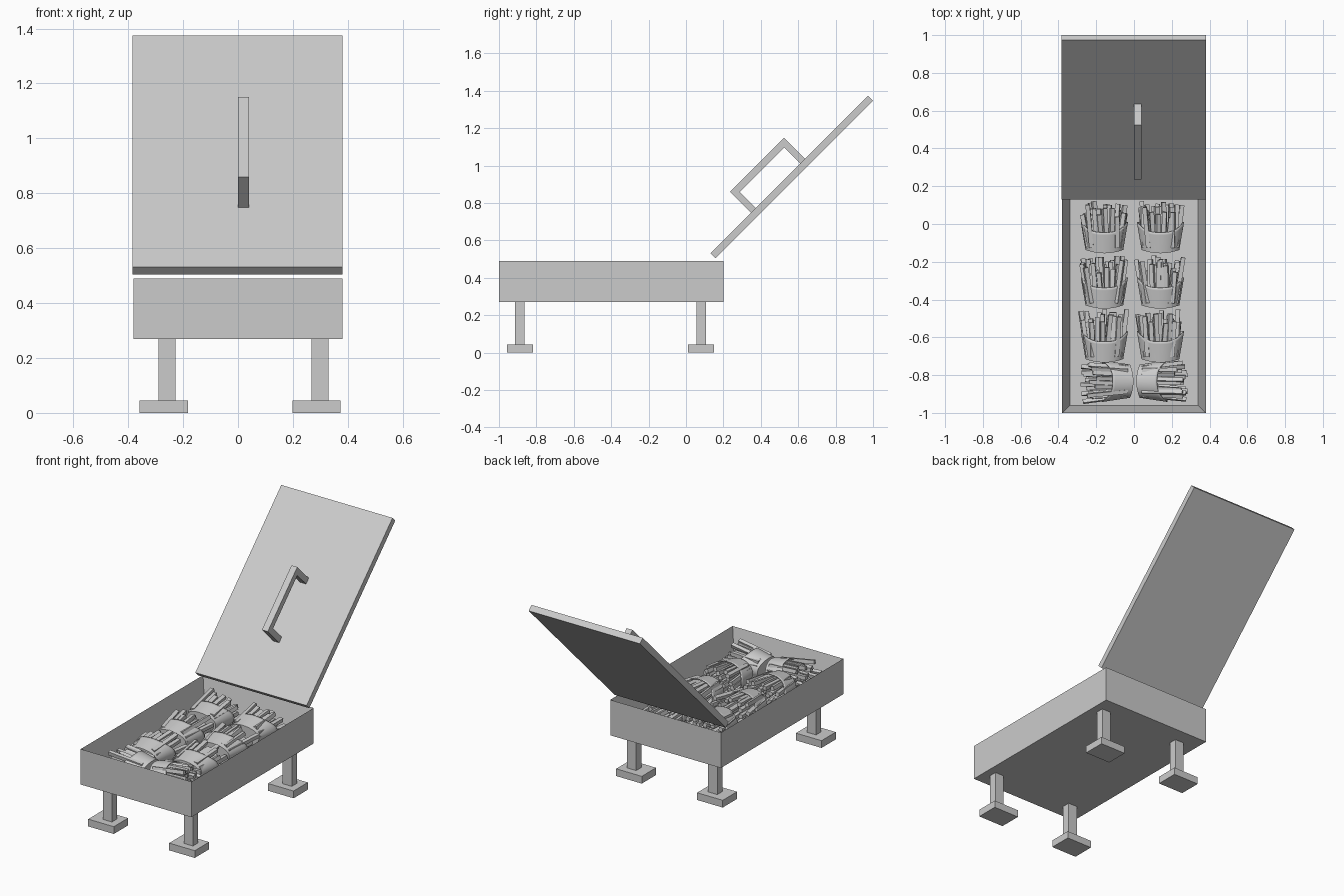
import bpy, bmesh, math, random
from mathutils import Matrix, Vector

if "Cube" in bpy.data.objects:
    bpy.data.objects.remove(bpy.data.objects["Cube"])

random.seed(4)
grey = bpy.data.materials.new("plain grey")
grey.diffuse_color = (0.6, 0.6, 0.6, 1)
grey.use_nodes = True
grey.node_tree.nodes["Principled BSDF"].inputs["Base Color"].default_value = grey.diffuse_color


def add_box(bm, lo, hi, mat=Matrix()):
    lo, hi = Vector(lo), Vector(hi)
    m = mat @ Matrix.Translation((lo + hi) / 2) @ Matrix.Diagonal((*(hi - lo), 1))
    bmesh.ops.create_cube(bm, size=1, matrix=m)


def finish(name, bm, mat=Matrix()):
    bmesh.ops.recalc_face_normals(bm, faces=bm.faces)
    me = bpy.data.meshes.new(name)
    bm.to_mesh(me)
    bm.free()
    me.materials.append(grey)
    ob = bpy.data.objects.new(name, me)
    ob.matrix_world = mat
    bpy.context.collection.objects.link(ob)
    return ob


# Tray: a solid block with its top face inset and pushed down
bm = bmesh.new()
add_box(bm, (-0.38, -1, 0.27), (0.38, 0.2, 0.49))
top = max(bm.faces, key=lambda f: f.calc_center_median().z)
bmesh.ops.inset_individual(bm, faces=[top], thickness=0.057)
bmesh.ops.translate(bm, verts=top.verts, vec=(0, 0, -0.19))
finish("tray", bm)

# Legs with square feet
for side, x in (("left", -0.258), ("right", 0.299)):
    for end, y in (("front", -0.888), ("back", 0.081)):
        fx = x - 0.012 if side == "left" else x - 0.013
        bm = bmesh.new()
        add_box(bm, (x - 0.031, y - 0.025, 0.045), (x + 0.031, y + 0.025, 0.27))
        finish(f"{end}_{side}_leg", bm)
        bm = bmesh.new()
        add_box(bm, (fx - 0.088, y - 0.07, 0), (fx + 0.088, y + 0.07, 0.045))
        finish(f"{end}_{side}_foot", bm)

# Open lid and its handle, laid out flat then tipped up by 45 degrees
tilt = Matrix.Rotation(math.radians(45), 4, 'X')
bm = bmesh.new()
add_box(bm, (-0.384, 0.468, 0.246), (0.38, 1.66, 0.284))
finish("lid", bm, tilt)

bm = bmesh.new()
outline = [(0.774, 0.284), (0.774, 0.442), (1.184, 0.442), (1.184, 0.284),
           (1.147, 0.284), (1.147, 0.405), (0.811, 0.405), (0.811, 0.284)]
face = bm.faces.new([bm.verts.new((0, s, n)) for s, n in outline])
ext = bmesh.ops.extrude_face_region(bm, geom=[face])
bmesh.ops.translate(bm, vec=(0.04, 0, 0),
                    verts=[v for v in ext["geom"] if isinstance(v, bmesh.types.BMVert)])
finish("lid_handle", bm, tilt)


# Carton: oval pouch lying down, mouth towards +y, rim dipping in the middle
def carton(name, mat):
    bm = bmesh.new()
    n, rings = 40, 8
    grid = []
    for r in range(rings + 1):
        t = r / rings
        row = []
        for i in range(n):
            a = 2 * math.pi * i / n
            c, s = math.cos(a), math.sin(a)
            bottom = 0.018 * c * c
            rim = 0.11 + 0.055 * abs(c) ** 3 if s > 0 else 0.165
            row.append(bm.verts.new(((0.1 + 0.025 * t) * c, bottom + (rim - bottom) * t,
                                     (0.062 + 0.022 * t) * s)))
        grid.append(row)
    for a, b in zip(grid, grid[1:]):
        for i in range(n):
            j = (i + 1) % n
            bm.faces.new((a[i], a[j], b[j], b[i]))
    bm.faces.new(grid[0])
    ob = finish(name, bm, mat)
    mod = ob.modifiers.new("card", 'SOLIDIFY')
    mod.thickness = 0.005
    bpy.context.view_layer.objects.active = ob
    ob.select_set(True)
    bpy.ops.object.shade_smooth_by_angle(angle=math.radians(35))
    ob.select_set(False)


# Fries: square sticks of mixed length, fanned slightly outwards
def fries(name, mat):
    bm = bmesh.new()
    for row in range(5):
        z = -0.056 + 0.028 * row
        half = 0.098 * math.sqrt(1 - (z / 0.085) ** 2)
        count = max(3, round(2 * half / 0.031) + 1)
        for i in range(count):
            x = half * (2 * i / (count - 1) - 1) + random.uniform(-0.004, 0.004)
            end = random.uniform(0.21, 0.285) - 0.01 * abs(row - 2)
            m = (Matrix.Translation((x * 0.88, 0.03, z * 0.85))
                 @ Matrix.Rotation(-x * 1.0 + random.uniform(-0.09, 0.09), 4, 'Z')
                 @ Matrix.Rotation(z * 1.6 + random.uniform(-0.06, 0.06), 4, 'X')
                 @ Matrix.Rotation(random.uniform(-0.4, 0.4), 4, 'Y'))
            add_box(bm, (-0.0115, 0, -0.0115), (0.0115, end - 0.03, 0.0115), m)
    finish(name, bm, mat)


# Three pairs facing the back, one pair at the front facing outwards
places = [(x, y, 0) for y in (-0.155, -0.448, -0.733) for x in (-0.157, 0.14)]
places += [(-0.003, -0.832, 90), (0.012, -0.832, -90)]
for k, (x, y, turn) in enumerate(places):
    m = Matrix.Translation((x, y, 0.392)) @ Matrix.Rotation(math.radians(turn), 4, 'Z')
    m = m @ Matrix.Diagonal((0.88, 1, 1, 1)) if turn else m
    carton(f"carton_{k + 1}", m)
    fries(f"fries_{k + 1}", m)
